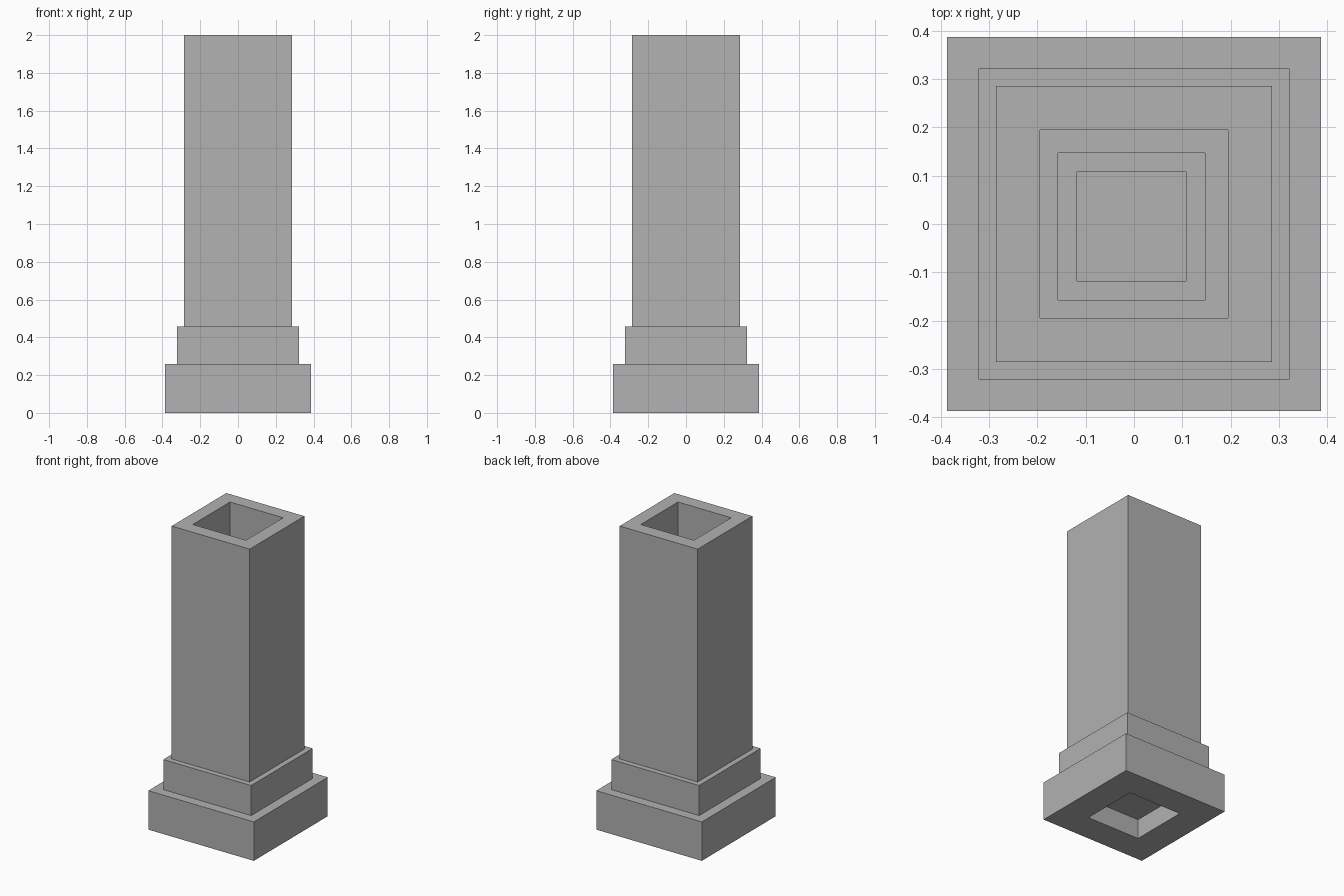
import bpy
import bmesh

old = bpy.data.objects.get("Cube")
if old:
    bpy.data.objects.remove(old, do_unlink=True)

stone = bpy.data.materials.new("grey_stone")
stone.use_nodes = True
grey = (0.445, 0.445, 0.445, 1.0)
stone.diffuse_color = grey
stone.node_tree.nodes["Principled BSDF"].inputs["Base Color"].default_value = grey


def square_ring(bm, half, z, shift=0.0):
    """Four corner vertices of a square, counter-clockwise from above."""
    corners = ((-1, -1), (1, -1), (1, 1), (-1, 1))
    return [bm.verts.new((sx * half + shift, sy * half + shift, z))
            for sx, sy in corners]


def square_loft(name, profile):
    """Skin a chain of square rings and cap both ends."""
    bm = bmesh.new()
    rings = [square_ring(bm, *step) for step in profile]
    for lower, upper in zip(rings, rings[1:]):
        for i in range(4):
            j = (i + 1) % 4
            bm.faces.new((lower[i], lower[j], upper[j], upper[i]))
    bm.faces.new(rings[0][::-1])
    bm.faces.new(rings[-1])
    bmesh.ops.recalc_face_normals(bm, faces=bm.faces)
    mesh = bpy.data.meshes.new(name)
    bm.to_mesh(mesh)
    bm.free()
    mesh.materials.append(stone)
    obj = bpy.data.objects.new(name, mesh)
    bpy.context.collection.objects.link(obj)
    return obj


FOOT_TOP, PLINTH_TOP, TOP = 0.258, 0.457, 2.0
BORE = 0.195

# Recess under the foot
underside = [(BORE, 0.13), (BORE, 0.0)]
# Foot, plinth and shaft, from the ground up
outside = [(0.387, 0.0), (0.387, FOOT_TOP),
           (0.322, FOOT_TOP), (0.322, PLINTH_TOP),
           (0.286, PLINTH_TOP), (0.286, TOP)]
# Hollow shaft, narrowing in steps to a closed floor
inside = [(BORE, TOP), (BORE, PLINTH_TOP),
          (0.152, PLINTH_TOP, -0.005), (0.152, FOOT_TOP, -0.005),
          (0.113, FOOT_TOP, -0.005), (0.113, 0.14, -0.005)]

square_loft("hollow_stepped_pillar", underside + outside + inside)
